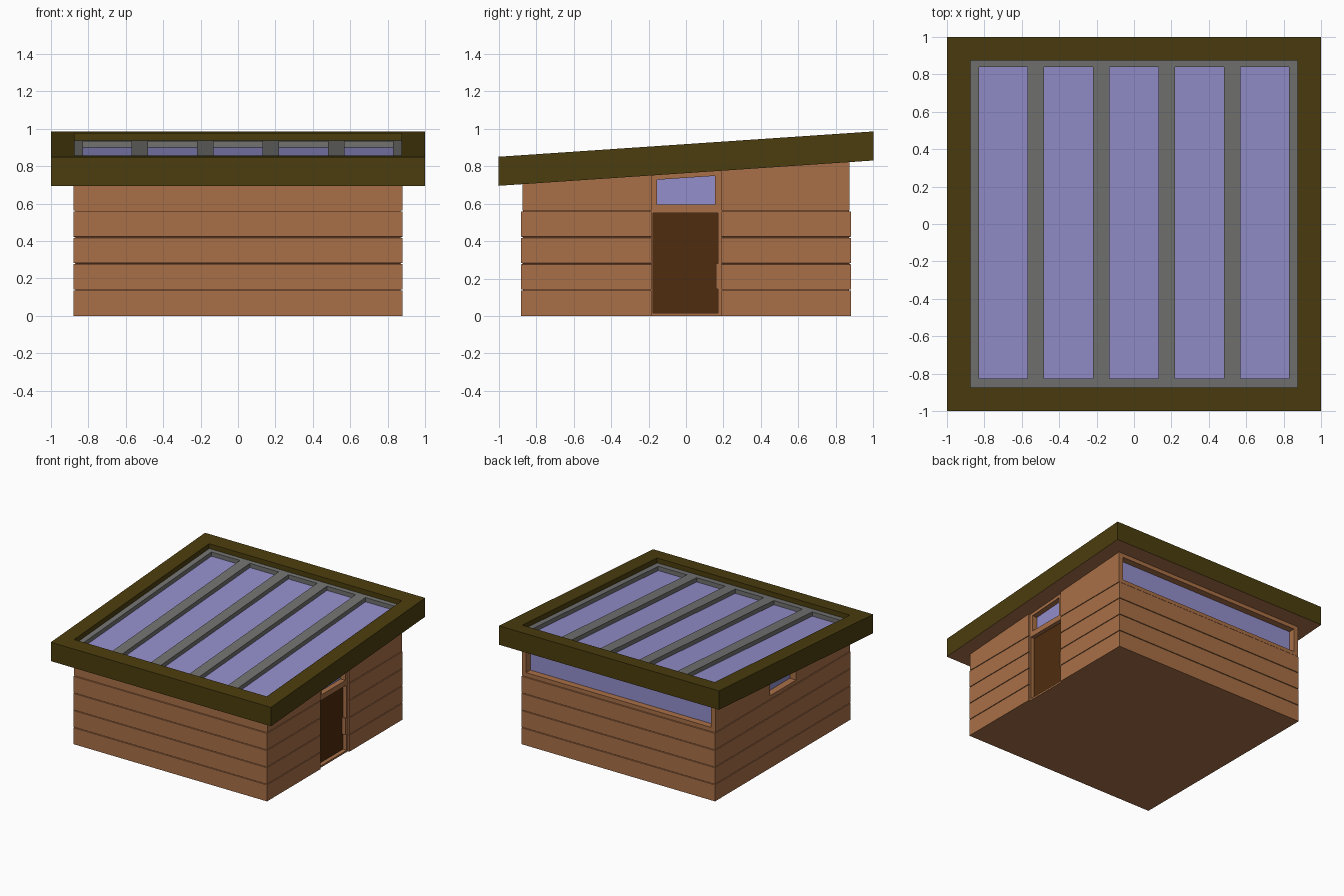
import bpy, bmesh

if "Cube" in bpy.data.objects:
    bpy.data.objects.remove(bpy.data.objects["Cube"])


def material(name, r, g, b):
    def lin(c):
        c /= 255
        return c / 12.92 if c <= 0.04045 else ((c + 0.055) / 1.055) ** 2.4
    m = bpy.data.materials.new(name)
    m.diffuse_color = (lin(r), lin(g), lin(b), 1)
    m.use_nodes = True
    m.node_tree.nodes["Principled BSDF"].inputs["Base Color"].default_value = m.diffuse_color
    return m


WOOD = material("warm wood", 169, 112, 71)
OLIVE = material("dark olive", 75, 61, 14)
GREY = material("grey metal", 114, 114, 113)
GLASS = material("lilac glass", 147, 143, 203)
DOOR = material("dark brown", 79, 44, 14)


def roof(y):
    """Height of the sloping underside of the roof."""
    return 0.7625 + 0.0675 * y


def level(offset):
    """A sloping level, measured from the roof underside."""
    return lambda y: roof(y) + offset


def height(z, y):
    return z(y) if callable(z) else z


def finish(name, bm, *mats):
    bmesh.ops.recalc_face_normals(bm, faces=bm.faces)
    me = bpy.data.meshes.new(name)
    bm.to_mesh(me)
    bm.free()
    for m in mats:
        me.materials.append(m)
    ob = bpy.data.objects.new(name, me)
    bpy.context.collection.objects.link(ob)
    return ob


def stack(bm, rings):
    """Closed solid through rectangles (x0, x1, y0, y1, z)."""
    loops = []
    for x0, x1, y0, y1, z in rings:
        loops.append([bm.verts.new((x, y, height(z, y)))
                      for x, y in ((x0, y0), (x1, y0), (x1, y1), (x0, y1))])
    bm.faces.new(loops[0][::-1])
    for a, b in zip(loops, loops[1:]):
        for i in range(4):
            j = (i + 1) % 4
            bm.faces.new((a[i], a[j], b[j], b[i]))
    return bm.faces.new(loops[-1])


def box(name, mat, x0, x1, y0, y1, z0, z1):
    bm = bmesh.new()
    stack(bm, [(x0, x1, y0, y1, z0), (x0, x1, y0, y1, z1)])
    return finish(name, bm, mat)


# Plank walls: one solid with narrow grooves between the boards
S, G = 0.88, 0.87
rings = []
for row in range(4):
    z0, z1 = 0.141 * row, 0.141 * (row + 1)
    rings += [(-S, S, -S, S, z0), (-S, S, -S, S, z1 - 0.006),
              (-G, G, -G, G, z1 - 0.005), (-G, G, -G, G, z1 - 0.001)]
T = 0.874
rings += [(-S, S, -T, T, 0.564), (-S, S, -T, T, level(0.02))]
bm = bmesh.new()
stack(bm, rings)
walls = finish("plank_walls", bm, WOOD)


def cut(name, *dims):
    c = box(name, WOOD, *dims)
    c.hide_render = True
    c.hide_viewport = True
    m = walls.modifiers.new(name, 'BOOLEAN')
    m.operation = 'DIFFERENCE'
    m.solver = 'EXACT'
    m.object = c


# Openings
D = 0.83
cut("door_panel_cutter", 0.867, 1, -0.185, 0.19, -0.05, level(0.05))
cut("door_cutter", D, 1.02, -0.175, 0.172, 0.015, 0.55)
cut("right_window_cutter", D - 0.01, 1.03, -0.155, 0.155, 0.595, level(-0.025))
cut("left_window_cutter", -1.02, -D + 0.01, -0.17, 0.17, 0.595, level(-0.025))
cut("back_window_cutter", -0.84, 0.84, D - 0.015, 1, 0.595, 0.79)

# Door, its catch plate and the window glass
box("door", DOOR, D - 0.004, D + 0.004, -0.175, 0.172, 0.015, 0.55)
box("door_catch", WOOD, D, 0.864, 0.159, 0.174, 0.145, 0.28)
box("right_window_glass", GLASS, D - 0.014, D - 0.006, -0.155, 0.155, 0.595, level(-0.025))
box("left_window_glass", GLASS, -D + 0.006, -D + 0.014, -0.17, 0.17, 0.595, level(-0.025))
box("back_window_glass", GLASS, -0.84, 0.84, D - 0.019, D - 0.011, 0.595, 0.79)

# Sloping roof frame with a glazed recess in its top
bm = bmesh.new()
top = stack(bm, [(-1, 1, -1, 1, level(0)), (-1, 1, -1, 1, level(0.155))])
bm.normal_update()
bmesh.ops.inset_region(bm, faces=[top], thickness=0.125, use_even_offset=True)
inner = bmesh.ops.extrude_face_region(bm, geom=[top])
floor = [f for f in inner["geom"] if isinstance(f, bmesh.types.BMFace)][0]
bmesh.ops.translate(bm, verts=floor.verts, vec=(0, 0, -0.075))
if top.is_valid:
    bmesh.ops.delete(bm, geom=[top], context='FACES_ONLY')
bm.normal_update()
floor.material_index = 1
for f in bm.faces:
    if f.calc_center_median().z < 0.77 and abs(f.normal.z) > 0.9:
        f.material_index = 2          # soffit
finish("roof_frame", bm, OLIVE, GLASS, WOOD)

# Grey glazing bars over the glass
bars = bmesh.new()
E = 0.876
for y0, y1 in ((-E, -0.825), (0.84, E)):
    stack(bars, [(-E, E, y0, y1, level(0.075)), (-E, E, y0, y1, level(0.115))])
for i in range(6):
    x0 = max(-0.57 + 0.35 * (i - 1), -E)
    x1 = min(-0.83 + 0.35 * i, E)
    stack(bars, [(x0, x1, -0.825, 0.84, level(0.075)), (x0, x1, -0.825, 0.84, level(0.115))])
finish("glazing_bars", bars, GREY)
